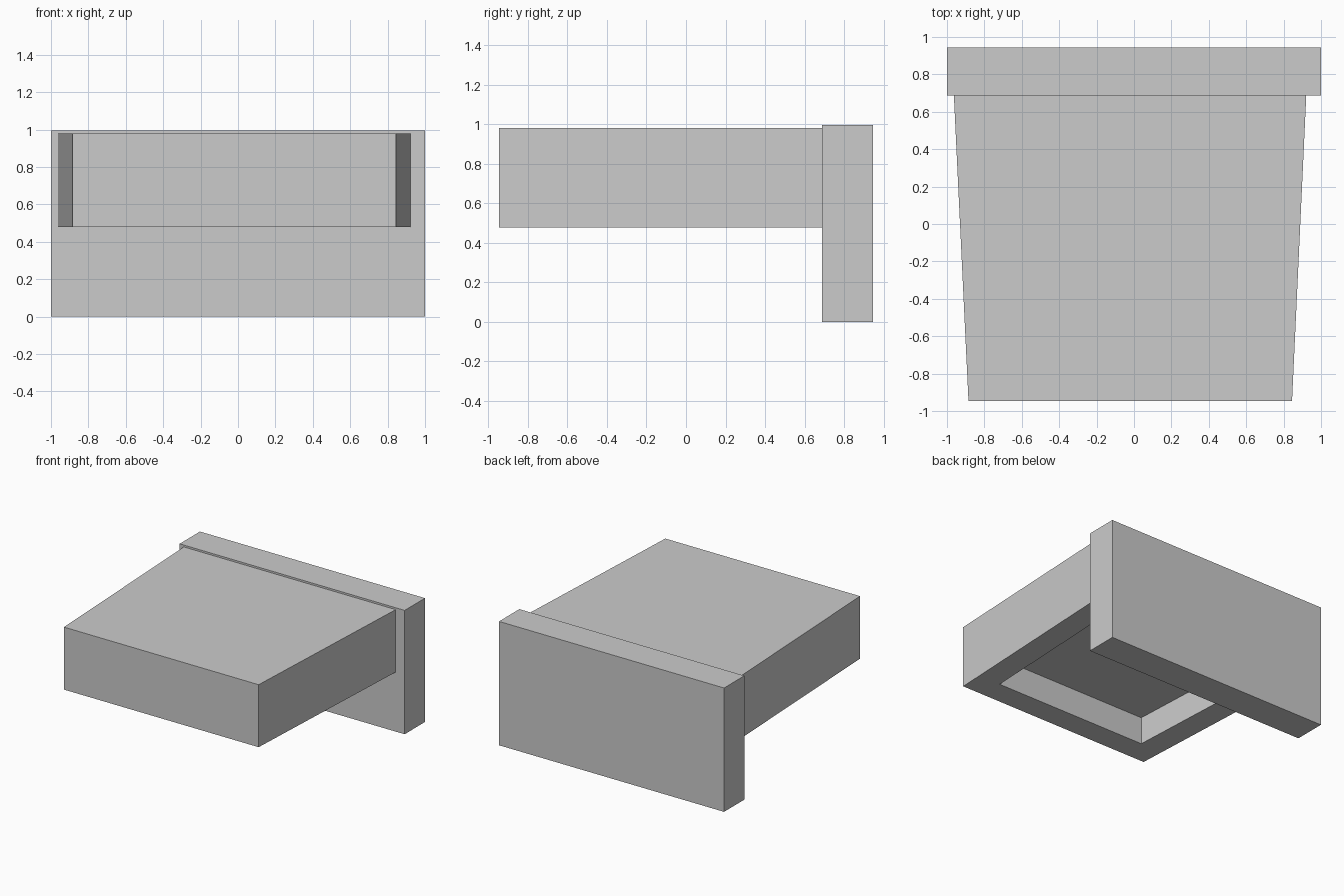
import bpy
import bmesh

cube = bpy.data.objects.get("Cube")
if cube:
    bpy.data.objects.remove(cube, do_unlink=True)

# Single plain grey
grey = bpy.data.materials.new("light_grey")
grey.use_nodes = True
grey.diffuse_color = (0.6, 0.6, 0.6, 1)
grey.node_tree.nodes["Principled BSDF"].inputs["Base Color"].default_value = (0.6, 0.6, 0.6, 1)


def prism(name, outline, z0, z1, recess=None):
    """Extrude a plan outline upward; recess = (rim width, depth) hollows the underside."""
    bm = bmesh.new()
    base = bm.faces.new([bm.verts.new((x, y, z0)) for x, y in outline])
    top = bmesh.ops.extrude_face_region(bm, geom=[base], use_keep_orig=True)["geom"]
    for v in top:
        if isinstance(v, bmesh.types.BMVert):
            v.co.z = z1
    bmesh.ops.recalc_face_normals(bm, faces=bm.faces)
    if recess:
        rim, depth = recess
        under = min(bm.faces, key=lambda f: f.calc_center_median().z)
        bmesh.ops.inset_region(bm, faces=[under], thickness=rim, use_even_offset=True)
        # Push the inset panel up, with walls between it and the rim
        panel = bmesh.ops.extrude_discrete_faces(bm, faces=[under])["faces"][0]
        bmesh.ops.translate(bm, verts=panel.verts, vec=(0, 0, depth))
    mesh = bpy.data.meshes.new(name)
    bm.to_mesh(mesh)
    bm.free()
    mesh.materials.append(grey)
    obj = bpy.data.objects.new(name, mesh)
    bpy.context.collection.objects.link(obj)
    return obj


FRONT, JOIN, BACK = -0.945, 0.687, 0.945

# Upright slab at the back
prism("back_panel", [(-1, JOIN), (1, JOIN), (1, BACK), (-1, BACK)], 0, 0.995)

# Tapered block reaching forward, hollow underneath
prism("tapered_body",
      [(-0.885, FRONT), (0.845, FRONT), (0.921, JOIN), (-0.963, JOIN)],
      0.478, 0.98, recess=(0.195, 0.22))
